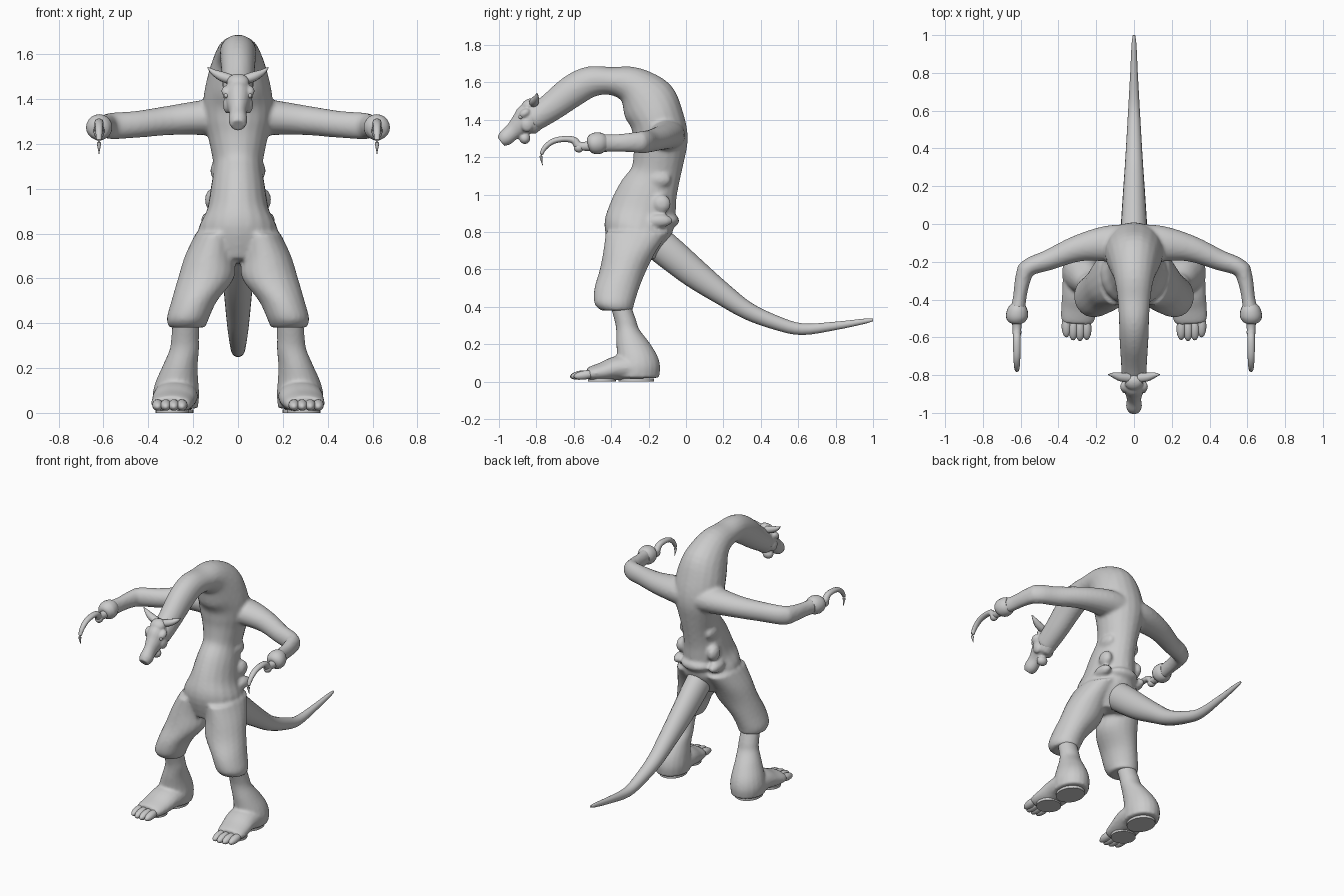
import bpy, bmesh, math
from mathutils import Vector, Matrix

clay = bpy.data.materials.new("plain grey")
clay.diffuse_color = (0.6, 0.6, 0.6, 1)


def spline(pts, steps):
    """Catmull-Rom through tuples of any length."""
    vs = [Vector(p) for p in pts]
    out = []
    for i in range(len(vs) - 1):
        p0, p1, p2 = vs[max(i - 1, 0)], vs[i], vs[i + 1]
        p3 = vs[min(i + 2, len(vs) - 1)]
        for k in range(steps):
            t = k / steps
            out.append(0.5 * (2 * p1 + (p2 - p0) * t + (2 * p0 - 5 * p1 + 4 * p2 - p3) * t * t
                              + (3 * p1 - p0 - 3 * p2 + p3) * t ** 3))
    return out + [vs[-1]]


def loft(bm, pts, ref, side=1, axis=None, n=20, steps=4):
    """Tube of oval rings; pts are (x, y, z, radius along ref, other radius)."""
    rows = spline(pts, steps)
    cs = [Vector((r[0] * side, r[1], r[2])) for r in rows]
    rings = []
    for i, c in enumerate(cs):
        t = Vector(axis) if axis else (cs[min(i + 1, len(cs) - 1)] - cs[max(i - 1, 0)]).normalized()
        u = Vector(ref)
        a = (u - t * t.dot(u)).normalized()
        b = t.cross(a)
        rings.append([bm.verts.new(c + a * rows[i][3] * math.cos(k * math.tau / n)
                                   + b * rows[i][4] * math.sin(k * math.tau / n)) for k in range(n)])
    for r, s in zip(rings, rings[1:]):
        for k in range(n):
            bm.faces.new((r[k], r[(k + 1) % n], s[(k + 1) % n], s[k]))
    bm.faces.new(rings[0])
    bm.faces.new(rings[-1])


def blob(bm, loc, size, rot=0):
    m = Matrix.Translation(loc) @ Matrix.Rotation(rot, 4, 'X') @ Matrix.Diagonal((*size, 1))
    bmesh.ops.create_uvsphere(bm, u_segments=18, v_segments=12, radius=1, matrix=m)


def finish(bm, name, voxel=0, smooth=4, floor=None):
    if floor is not None:
        for v in bm.verts:
            v.co.z = max(v.co.z, floor)
    bmesh.ops.recalc_face_normals(bm, faces=bm.faces)
    me = bpy.data.meshes.new(name)
    bm.to_mesh(me)
    bm.free()
    me.materials.append(clay)
    ob = bpy.data.objects.new(name, me)
    bpy.context.collection.objects.link(ob)
    if voxel:
        r = ob.modifiers.new("blend", 'REMESH')
        r.mode, r.voxel_size, r.use_smooth_shade = 'VOXEL', voxel, True
        s = ob.modifiers.new("soften", 'SMOOTH')
        s.factor, s.iterations = 0.5, smooth
    bpy.ops.object.select_all(action='DESELECT')
    ob.select_set(True)
    bpy.context.view_layer.objects.active = ob
    if voxel:
        bpy.ops.object.shade_smooth()
    else:
        bpy.ops.object.shade_smooth_by_angle(angle=math.radians(45))
    return ob


X, Y, Z = (1, 0, 0), (0, 1, 0), (0, 0, 1)

# torso with long forward neck, arms and baggy trouser legs blended together
bm = bmesh.new()
torso = [(-.28, .67, .13, .12), (-.26, .80, .18, .18), (-.235, .90, .14, .18),
         (-.205, 1.0, .122, .162), (-.165, 1.1, .11, .135), (-.145, 1.2, .127, .137),
         (-.137, 1.3, .15, .147), (-.155, 1.4, .155, .145), (-.205, 1.5, .135, .15),
         (-.29, 1.582, .105, .105), (-.40, 1.607, .087, .075), (-.51, 1.603, .08, .083),
         (-.605, 1.555, .077, .087), (-.72, 1.468, .07, .077), (-.83, 1.395, .064, .068)]
loft(bm, [(0, *p) for p in torso], X)
blob(bm, (0, -.10, .86), (.10, .065, .04))           # waist roll over the tail
for s in (-1, 1):
    loft(bm, [(.03, -.11, 1.315, .09, .11), (.15, -.105, 1.317, .079, .095), (.3, -.13, 1.305, .066, .07),
              (.45, -.19, 1.287, .06, .055), (.56, -.232, 1.28, .06, .047), (.59, -.30, 1.278, .052, .041),
              (.605, -.39, 1.275, .047, .036), (.615, -.45, 1.275, .05, .04)], Z, s)
    blob(bm, (.572 * s, -.24, 1.28), (.047, .045, .058))  # elbow
    loft(bm, [(.10, -.26, .80, .09, .17), (.125, -.30, .70, .112, .142), (.143, -.335, .60, .125, .126),
              (.195, -.37, .50, .102, .12), (.224, -.383, .42, .094, .108), (.226, -.37, .38, .08, .085)],
         X, s, axis=Z)
    blob(bm, (.115 * s, -.13, .95), (.033, .05, .05))    # side folds
    blob(bm, (.098 * s, -.14, 1.08), (.025, .06, .04))
    blob(bm, (.13 * s, -.14, .86), (.035, .07, .035))
finish(bm, "body", 0.011, 4)

# tapering tail
bm = bmesh.new()
loft(bm, [(0, -.20, .78, .075, .09), (0, -.09, .69, .074, .088), (0, .05, .575, .066, .078),
          (0, .20, .465, .056, .06), (0, .33, .378, .047, .047), (0, .48, .315, .038, .038),
          (0, .62, .28, .03, .031), (0, .80, .298, .02, .022), (0, .95, .322, .013, .014),
          (0, 1.0, .33, .006, .007)], X)
finish(bm, "tail")

# head: skull, snout, brow, jaw, cheeks
bm = bmesh.new()
loft(bm, [(0, -.79, 1.425, .058, .072), (0, -.845, 1.40, .062, .085), (0, -.885, 1.372, .05, .062),
          (0, -.925, 1.338, .038, .046), (0, -.965, 1.303, .042, .043), (0, -.99, 1.283, .03, .03)], X)
blob(bm, (0, -.84, 1.475), (.05, .045, .035), .6)
blob(bm, (0, -.862, 1.30), (.035, .03, .03))
for s in (-1, 1):
    blob(bm, (.05 * s, -.862, 1.435), (.024, .032, .022), .6)
    blob(bm, (.045 * s, -.85, 1.375), (.022, .035, .04))
finish(bm, "head", 0.006, 3)

bm = bmesh.new()                                     # pointed ears
for s in (-1, 1):
    loft(bm, [(.025, -.815, 1.485, .022, .026), (.07, -.81, 1.50, .022, .024),
              (.11, -.80, 1.52, .013, .014), (.136, -.797, 1.542, .002, .002)], Z, s, n=10)
finish(bm, "ears")

bm = bmesh.new()                                     # eyes
for s in (-1, 1):
    blob(bm, (.052 * s, -.883, 1.415), (.011, .012, .011))
finish(bm, "eyes")

# wrist cuffs and curved hooks
bm = bmesh.new()
for s in (-1, 1):
    loft(bm, [(.613, -.43, 1.275, .043, .04), (.616, -.455, 1.275, .056, .054), (.62, -.49, 1.273, .057, .058),
              (.62, -.515, 1.27, .044, .046), (.62, -.525, 1.268, .025, .028)], Z, s)
finish(bm, "wrist_cuffs")

bm = bmesh.new()
for s in (-1, 1):
    loft(bm, [(.62, -.50, 1.262, .03, .028), (.62, -.54, 1.258, .024, .024), (.62, -.575, 1.262, .023, .022),
              (.62, -.60, 1.29, .019, .02), (.62, -.65, 1.297, .016, .02), (.62, -.71, 1.285, .015, .018),
              (.62, -.755, 1.25, .013, .015), (.62, -.775, 1.205, .008, .01), (.62, -.766, 1.155, .001, .001)],
         (0, .25, 1), s, n=12)
    blob(bm, (.62 * s, -.573, 1.25), (.024, .027, .025))
finish(bm, "hooks")

# shins and wrapped feet
bm = bmesh.new()
for s in (-1, 1):
    loft(bm, [(.232, -.355, .42, .06, .055), (.236, -.325, .33, .062, .058), (.24, -.312, .28, .066, .062),
              (.258, -.285, .21, .078, .088), (.272, -.262, .14, .095, .108), (.277, -.258, .08, .104, .12),
              (.277, -.262, .02, .098, .118)], X, s, axis=Z)
    loft(bm, [(.277, -.24, .075, .1, .08), (.28, -.36, .072, .1, .068), (.29, -.44, .052, .096, .054),
              (.298, -.50, .042, .09, .042), (.30, -.525, .038, .078, .034)], X, s)
finish(bm, "feet", 0.009, 3, floor=0.008)

# toes
bm = bmesh.new()
for s in (-1, 1):
    for i in range(4):
        x, y = .25 + .036 * i, -.555 + (.0, -.006, -.002, .014)[i]
        blob(bm, (x * s, y, .035), (.025, .06, .024), .15)
finish(bm, "toes", floor=0.008)

# flat soles with a raised tread
bm = bmesh.new()
for s in (-1, 1):
    for cx, cy, rx, ry in ((.278, -.265, .08, .095), (.293, -.45, .075, .075)):
        bmesh.ops.create_cone(bm, cap_ends=True, segments=24, radius1=1, radius2=1, depth=.016,
                              matrix=Matrix.Translation((cx * s, cy, .008)) @ Matrix.Diagonal((rx, ry, 1, 1)))
finish(bm, "soles")
